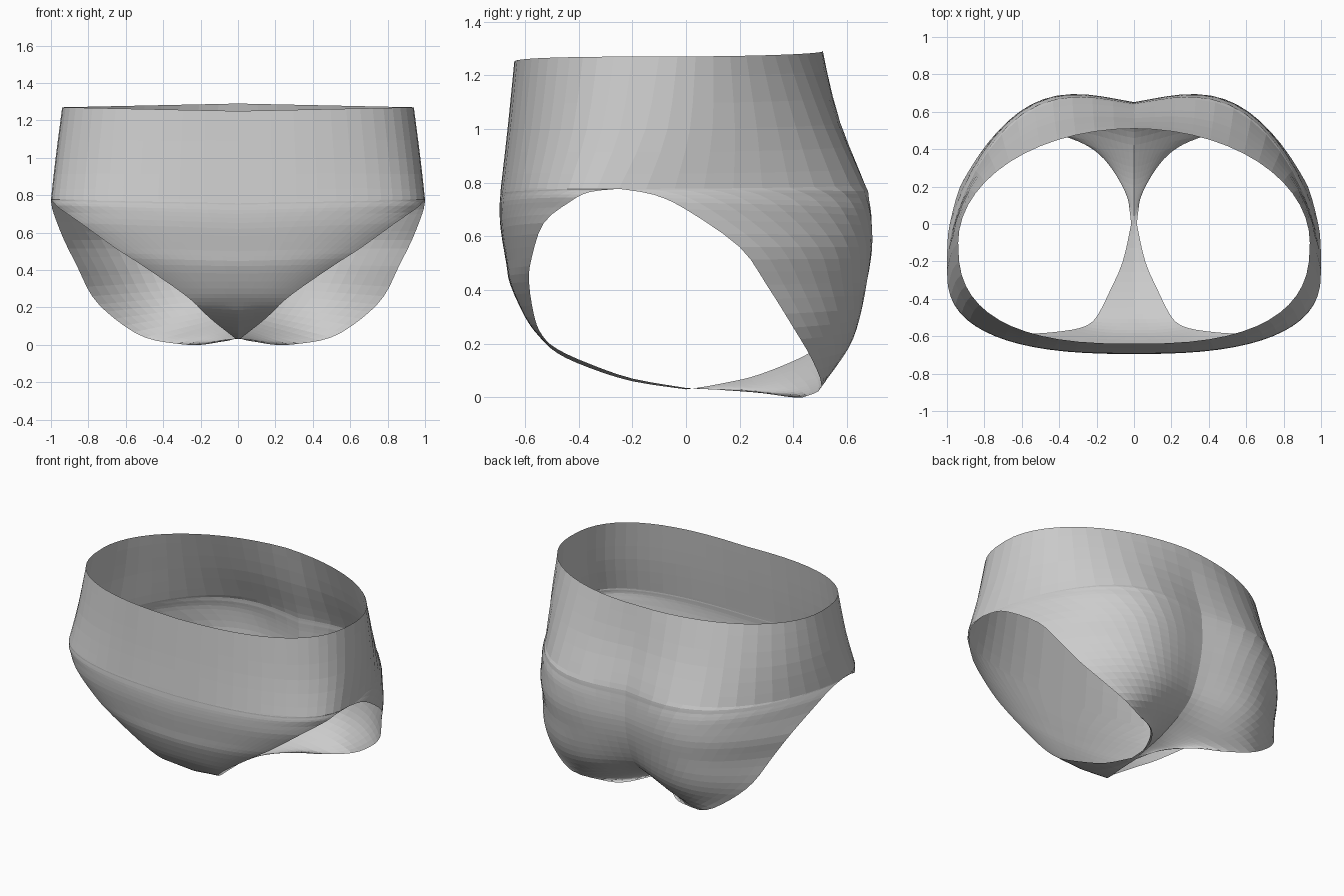
import bpy, bmesh
from math import sin, cos, acos, pi, radians

if "Cube" in bpy.data.objects:
    bpy.data.objects.remove(bpy.data.objects["Cube"])

COLS, SUB = 14, 3
SPLIT = 2        # row where the side seam ends and the leg opening begins
SEAM_Y = -.25    # y of the top of the leg opening

# Rows from waist to crotch: centre y, z | edge x, y, z | buttock bulge
FRONT = [
    (-.64, 1.25, .94, -.10, 1.27, 0),
    (-.665, 1.0, .975, -.15, 1.0, 0),
    (-.69, .78, 1.0, SEAM_Y, .777, 0),
    (-.692, .75, .988, -.36, .765, 0),
    (-.695, .70, .955, -.43, .73, 0),
    (-.69, .62, .84, -.53, .65, 0),
    (-.67, .50, .66, -.575, .52, 0),
    (-.655, .42, .52, -.585, .43, 0),
    (-.60, .30, .33, -.565, .30, 0),
    (-.55, .23, .24, -.535, .23, 0),
    (-.48, .165, .19, -.48, .18, 0),
    (-.36, .11, .13, -.36, .125, 0),
    (-.20, .06, .06, -.20, .07, 0),
    (0, .03, .015, 0, .035, 0),
]
BACK = [
    (.51, 1.29, .94, -.10, 1.27, 0),
    (.565, 1.03, .975, -.15, 1.0, .06),
    (.635, .80, 1.0, SEAM_Y, .777, .115),
    (.645, .73, .998, -.12, .755, .12),
    (.65, .65, .985, 0, .70, .125),
    (.65, .56, .93, .20, .56, .115),
    (.63, .44, .86, .30, .42, .105),
    (.59, .32, .78, .40, .26, .10),
    (.54, .23, .66, .47, .14, .085),
    (.46, .165, .50, .505, .04, .05),
    (.34, .11, .32, .45, .005, .025),
    (.24, .075, .20, .40, 0, .01),
    (.15, .055, .10, .29, .015, 0),
    (.07, .04, .04, .17, .025, 0),
    (0, .03, .015, 0, .035, 0),
]


def catmull(p, q, r, s, t):
    return .5 * (2 * q + (r - p) * t + (2 * p - 5 * q + 4 * r - s) * t * t
                 + (3 * q - p - 3 * r + s) * t ** 3)


def smooth_rows(rows):
    """Smooth down the rows; the edge values get a corner at SPLIT."""
    out, last = [], len(rows) - 1
    for i in range(last):
        for k in range(SUB):
            row = []
            for c in range(6):
                edge = c in (2, 3, 4)
                lo = SPLIT if edge and i >= SPLIT else 0
                hi = SPLIT if edge and i < SPLIT else last
                ids = max(i - 1, lo), i, i + 1, min(i + 2, hi)
                row.append(catmull(*(rows[j][c] for j in ids), k / SUB))
            out.append((row, i < SPLIT))
    return out + [(rows[-1], False)]


def row_points(row, full, n):
    """Part of a superellipse from the centre line to the edge."""
    yc, zc, xe, ye, ze, bulge = row
    end = pi / 2
    if not full and abs(yc - SEAM_Y) > .01:
        ratio = min(max((ye - SEAM_Y) / (yc - SEAM_Y), 0), 1)
        end = max(acos(ratio ** (n / 2)), radians(25))
    s = lambda t: max(sin(t), 0) ** (2 / n)
    c = lambda t: max(cos(t), 0) ** (2 / n)
    for j in range(COLS + 1):
        t = end * j / COLS
        u = s(t) / s(end)
        f = (1 - c(t)) / (1 - c(end))
        y = yc + (ye - yc) * f + bulge * sin(pi * u ** 1.25)
        yield xe * u, y, zc + (ze - zc) * u


def add_panel(bm, rows, n):
    grid = [[bm.verts.new(p) for p in row_points(r, full, n)]
            for r, full in smooth_rows(rows)]
    for r0, r1 in zip(grid, grid[1:]):
        for j in range(COLS):
            bm.faces.new((r0[j], r0[j + 1], r1[j + 1], r1[j]))


# Front and back panels of one half, joined at the side seam and crotch
bm = bmesh.new()
add_panel(bm, FRONT, 2.6)
add_panel(bm, BACK, 2.0)
bmesh.ops.remove_doubles(bm, verts=bm.verts, dist=.0008)
bmesh.ops.recalc_face_normals(bm, faces=bm.faces)
# Outward normals: the waist front must face -y
bm.faces.ensure_lookup_table()
if bm.faces[0].normal.y > 0:
    bmesh.ops.reverse_faces(bm, faces=bm.faces)

mesh = bpy.data.meshes.new("briefs")
bm.to_mesh(mesh)
bm.free()
briefs = bpy.data.objects.new("briefs", mesh)
bpy.context.collection.objects.link(briefs)

# Other half
mirror = briefs.modifiers.new("mirror", 'MIRROR')
mirror.use_axis[0] = True
mirror.merge_threshold = .0005
